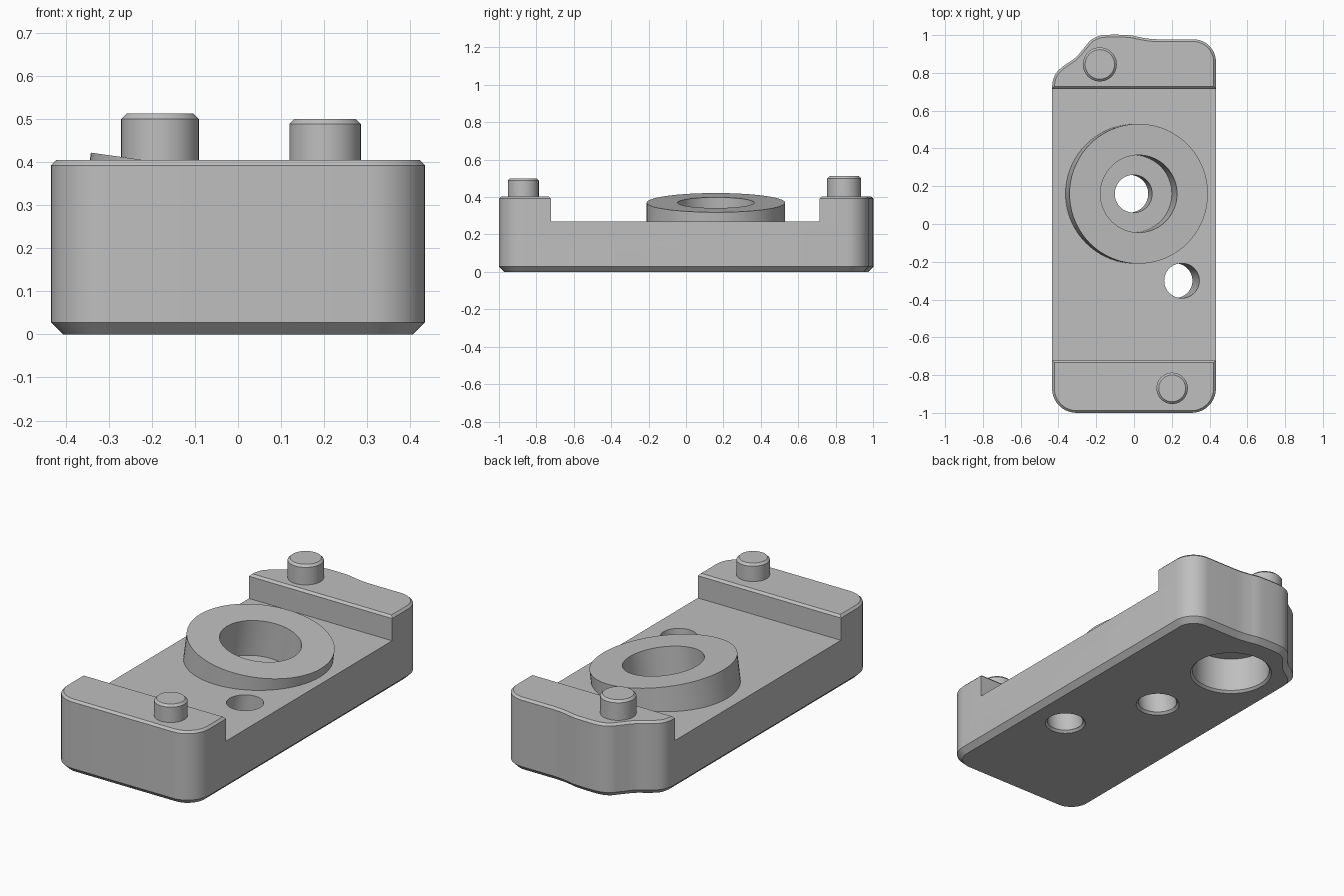
import bpy, bmesh, math
from mathutils import Vector, Matrix

cube = bpy.data.objects.get("Cube")
if cube:
    bpy.data.objects.remove(cube, do_unlink=True)

HALF_W, FLOOR, TOP = 0.434, 0.27, 0.404
TILT = Matrix.Rotation(math.radians(8), 4, 'Y')

grey = bpy.data.materials.new("plain_grey")
grey.use_nodes = True
grey.diffuse_color = (0.52, 0.52, 0.52, 1)
grey.node_tree.nodes["Principled BSDF"].inputs["Base Color"].default_value = (0.52, 0.52, 0.52, 1)


def make_object(name, bm):
    bmesh.ops.recalc_face_normals(bm, faces=bm.faces)
    mesh = bpy.data.meshes.new(name)
    bm.to_mesh(mesh)
    bm.free()
    mesh.materials.append(grey)
    obj = bpy.data.objects.new(name, mesh)
    bpy.context.collection.objects.link(obj)
    return obj


def prism(name, outline, z0, z1, top_chamfer=0.0, bottom_chamfer=0.0):
    """Extrude an outline upward and chamfer its rims."""
    bm = bmesh.new()
    face = bm.faces.new([bm.verts.new((x, y, z0)) for x, y in outline])
    geom = bmesh.ops.extrude_face_region(bm, geom=[face])["geom"]
    for v in geom:
        if isinstance(v, bmesh.types.BMVert):
            v.co.z = z1
    bmesh.ops.recalc_face_normals(bm, faces=bm.faces)
    for z, size in ((z1, top_chamfer), (z0, bottom_chamfer)):
        if size:
            rim = [e for e in bm.edges if all(abs(v.co.z - z) < 1e-5 for v in e.verts)]
            bmesh.ops.bevel(bm, geom=rim, offset=size, offset_type='OFFSET',
                            segments=1, profile=0.5, affect='EDGES', clamp_overlap=False)
    return make_object(name, bm)


def cylinder(name, centre, radius, low, high, turn=Matrix(), low_radius=None):
    """Round bar from low to high along its own axis, measured from centre."""
    bm = bmesh.new()
    bmesh.ops.create_cone(bm, cap_ends=True, segments=72, radius1=low_radius or radius,
                          radius2=radius, depth=high - low,
                          matrix=Matrix.Translation(centre) @ turn
                          @ Matrix.Translation((0, 0, (low + high) / 2)))
    return make_object(name, bm)


def combine(target, tool, operation):
    tool.hide_render = True
    mod = target.modifiers.new("combine", 'BOOLEAN')
    mod.operation, mod.object, mod.solver = operation, tool, 'EXACT'
    bpy.context.view_layer.objects.active = target
    bpy.ops.object.modifier_apply(modifier=mod.name)
    bpy.data.objects.remove(tool, do_unlink=True)


def corner(cx, cy, r, start):
    return [(cx + r * math.cos(math.radians(start + a)), cy + r * math.sin(math.radians(start + a)))
            for a in range(0, 91, 9)]


def smooth_path(points, steps=5):
    """Rounded path through the points."""
    pts = [Vector(p) for p in points]
    result = []
    for i in range(1, len(pts) - 2):
        a, b, c, d = pts[i - 1:i + 3]
        for s in range(steps):
            t = s / steps
            p = 0.5 * (2 * b + (c - a) * t + (2 * a - 5 * b + 4 * c - d) * t * t
                       + (3 * b - a - 3 * c + d) * t ** 3)
            result.append((p.x, p.y))
    return result


# Plan outline, anticlockwise, with the wavy back edge
wave = [(0.32, 0.978), (0.12, 0.978), (0.04, 0.987), (-0.03, 1.0), (-0.16, 1.0),
        (-0.222, 0.978), (-0.262, 0.935), (-0.31, 0.88), (-0.375, 0.835),
        (-0.418, 0.79), (-HALF_W, 0.728), (-HALF_W, 0.66)]
front = corner(-HALF_W + 0.13, -0.87, 0.13, 180) + corner(HALF_W - 0.13, -0.87, 0.13, 270)
back = corner(HALF_W - 0.12, 0.858, 0.12, 0) + smooth_path(wave) + [(-HALF_W, 0.728)]

# Slab and the two raised end blocks
body = prism("body", front + back, 0, FLOOR, bottom_chamfer=0.028)
front_block = prism("front_block", front + [(HALF_W, -0.722), (-HALF_W, -0.722)],
                    FLOOR, TOP, top_chamfer=0.012)
back_block = prism("back_block", back + [(-HALF_W, 0.715), (HALF_W, 0.715)],
                   FLOOR, TOP, top_chamfer=0.012)
for block in (front_block, back_block):
    combine(body, block, 'UNION')

# Tilted boss with a stepped bore
boss_top = Vector((0.025, 0.16, 0.37))
combine(body, cylinder("boss", boss_top, 0.37, -0.24, 0, TILT), 'UNION')
combine(body, cylinder("bore", boss_top, 0.205, -0.2, 0.2, TILT), 'DIFFERENCE')
combine(body, cylinder("through_hole", boss_top, 0.1, -0.6, 0.1, TILT), 'DIFFERENCE')

# Tilted side hole and the blind socket underneath
side_hole = Vector((0.253, -0.3, FLOOR))
combine(body, cylinder("side_hole", side_hole, 0.092, -0.5, 0.2, TILT), 'DIFFERENCE')
socket = Vector((-0.11, 0.655, 0))
combine(body, cylinder("socket", socket, 0.2, -0.1, 0.2), 'DIFFERENCE')

# Countersinks on the underside
for x, y, r in ((-0.027, 0.16, 0.1), (0.215, -0.3, 0.092), (socket.x, socket.y, 0.2)):
    combine(body, cylinder("countersink", Vector((x, y, 0)), r, -0.012, 0.012,
                           low_radius=r + 0.024), 'DIFFERENCE')

# Locating pegs with chamfered tips
for name, x, y, r, z in (("front_peg", 0.202, -0.87, 0.083, 0.5), ("back_peg", -0.181, 0.845, 0.09, 0.512)):
    ring = [(x + r * math.cos(a * math.tau / 48), y + r * math.sin(a * math.tau / 48)) for a in range(48)]
    combine(body, prism(name, ring, TOP - 0.05, z, top_chamfer=0.012), 'UNION')

# Smooth the curved walls, keep the machined edges crisp
bpy.ops.object.select_all(action='DESELECT')
body.select_set(True)
bpy.context.view_layer.objects.active = body
bpy.ops.object.shade_smooth_by_angle(angle=math.radians(25))
